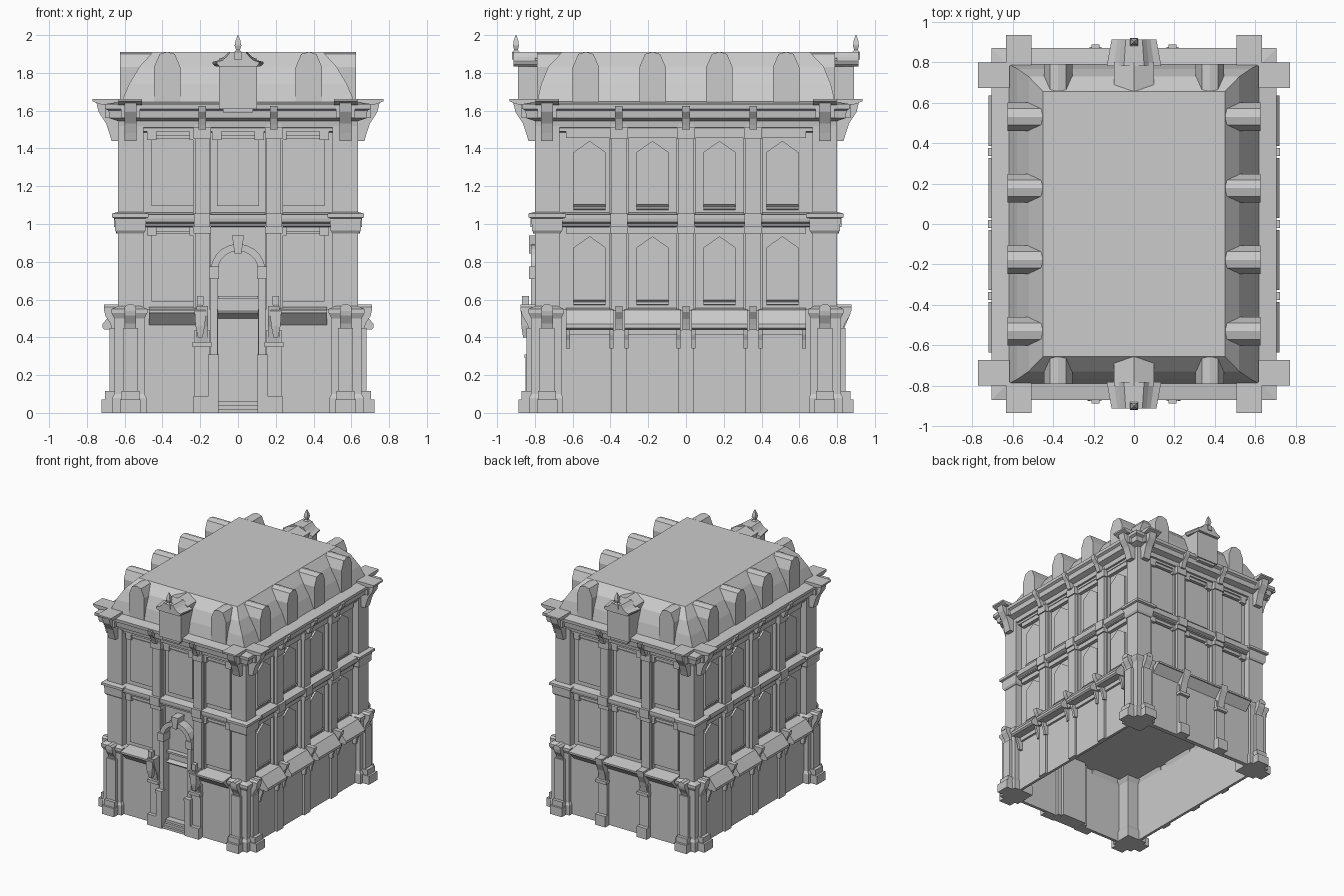
import bpy, bmesh, math

cube = bpy.data.objects.get("Cube")
if cube:
    bpy.data.objects.remove(cube)

HX, HY = 0.635, 0.80  # pier plane half sizes
BAY = -0.055          # depth of the recessed bays

# Maps (along wall, outward distance, height) to world for each face
FACES = {
    "front": lambda u, d, z: (u, -HY - d, z),
    "back": lambda u, d, z: (-u, HY + d, z),
    "left": lambda u, d, z: (HX + d, u, z),
    "right": lambda u, d, z: (-HX - d, -u, z),
}


def skin(name, rings):
    """Join matching loops of points into a solid."""
    bm = bmesh.new()
    loops = [[bm.verts.new(p) for p in ring] for ring in rings]
    n = len(loops[0])
    for a, b in zip(loops, loops[1:]):
        for i in range(n):
            j = (i + 1) % n
            bm.faces.new((a[i], a[j], b[j], b[i]))
    bm.faces.new(loops[0])
    bm.faces.new(loops[-1])
    bmesh.ops.recalc_face_normals(bm, faces=bm.faces)
    mesh = bpy.data.meshes.new(name)
    bm.to_mesh(mesh)
    bm.free()
    bpy.context.collection.objects.link(bpy.data.objects.new(name, mesh))


def slab(name, face, uz, d0, d1, taper=1):
    """Outline on the wall, extruded outward."""
    f = FACES[face]
    skin(f"{face}_{name}", [[f(u * k, d, z) for u, z in uz] for d, k in ((d0, 1), (d1, taper))])


def run(name, face, dz, u0, u1):
    """Cross-section extruded along the wall."""
    f = FACES[face]
    skin(f"{face}_{name}", [[f(u, d, z) for d, z in dz] for u in (u0, u1)])


def block(name, face, u, half, d0, d1, z0, z1):
    slab(name, face, [(u - half, z0), (u + half, z0), (u + half, z1), (u - half, z1)], d0, d1)


def loft(name, sections, cx=0, cy=0):
    """Stack of rectangles (half x, half y, z)."""
    skin(name, [[(cx + sx * a, cy + sy * b, z)
                 for sx, sy in ((-1, -1), (1, -1), (1, 1), (-1, 1))]
                for a, b, z in sections])


def course(name, profile):
    loft(name, [(HX + d, HY + d, z) for d, z in profile])


def bracket(name, face, u, half, z0, z1, depth):
    """Scrolled console under a cornice."""
    h = z1 - z0
    run(name, face, [(-0.03, z0), (depth * 0.3, z0), (depth * 0.4, z0 + h * 0.2),
                     (depth * 0.55, z0 + h * 0.45), (depth * 0.9, z0 + h * 0.75),
                     (depth, z1), (-0.03, z1)], u - half, u + half)


def gable(u, half, eave, ridge, flat):
    """Outline of a dormer front."""
    return [(u - half, 1.63), (u + half, 1.63), (u + half, eave), (u + flat, ridge),
            (u, 1.911), (u - flat, ridge), (u - half, eave)]


# Upper storeys, horizontal courses and mansard roof
course("upper_walls", [(BAY, 0.54), (BAY, 1.6)])
course("string_course", [(BAY, 0.985), (-0.012, 0.99), (-0.012, 1.0), (0.008, 1.01),
                         (0.012, 1.03), (0.012, 1.05), (BAY, 1.06)])
course("frieze", [(BAY, 1.485), (-0.02, 1.49), (-0.02, 1.51)])
course("cornice", [(BAY, 1.505), (-0.005, 1.51), (0, 1.545), (0.045, 1.56), (0.05, 1.6),
                   (0.068, 1.61), (0.07, 1.635), (-0.02, 1.648)])
loft("mansard_roof", [(0.62, 0.79, 1.64), (0.577, 0.767, 1.74), (0.52, 0.728, 1.835),
                      (0.45, 0.655, 1.91)])

# Corner piers, with wider caps at the string course and a ground pedestal
for sx in (-1, 1):
    for sy in (-1, 1):
        loft("corner_pier", [(0.0675, 0.065, 0.54), (0.0675, 0.065, 1.52)], sx * 0.5675, sy * 0.735)
        loft("pier_cap", [(0.07, 0.07, 0.95), (0.08, 0.08, 0.965), (0.083, 0.083, 1.03),
                          (0.097, 0.1, 1.035), (0.097, 0.1, 1.055), (0.06, 0.06, 1.065)],
             sx * 0.57, sy * 0.735)
        loft("ground_pier", [(0.09, 0.09, 0), (0.09, 0.09, 0.08), (0.08, 0.08, 0.1),
                             (0.08, 0.08, 0.5), (0.095, 0.095, 0.53),
                             (0.095, 0.095, 0.55), (0.06, 0.06, 0.565)],
             sx * 0.575, sy * 0.74)

# Parts that repeat round every face
for face in FACES:
    end = face in ("front", "back")
    corner = 0.57 if end else 0.735
    posts = (-0.19, 0.19) if end else (-0.355, 0, 0.355)
    post_half = 0.038 if end else 0.04
    edges = [-corner + 0.07] + list(posts) + [corner - 0.07]

    # Corner pilasters and consoles
    for u in (-corner, corner):
        block("corner_pilaster", face, u, 0.04, 0, 0.045, 0.1, 0.45)
        block("pilaster_base", face, u, 0.055, 0, 0.087, 0, 0.07)
        block("pilaster_plinth", face, u, 0.048, 0, 0.07, 0.07, 0.115)
        bracket("ground_console", face, u, 0.03, 0.41, 0.55, 0.075)
        slab("console_head", face, [(u - 0.03, 0.54), (u + 0.03, 0.54), (u + 0.03, 0.56),
                                    (u + 0.015, 0.573), (u - 0.015, 0.573), (u - 0.03, 0.56)], 0, 0.075)
        bracket("cornice_console", face, u, 0.032, 1.44, 1.645, 0.115)
        block("cornice_console_side", face, u, 0.05, 0, 0.07, 1.56, 1.645)
        run("cornice_block", face, [(-0.02, 1.62), (0.1, 1.635), (0.135, 1.65), (0.135, 1.663), (-0.02, 1.663)],
            u - 0.063, u + 0.063)

    # Intermediate pilasters, caps and modillions
    for u in posts:
        block("pilaster", face, u, post_half, BAY, 0, 0.54, 1.53)
        block("pilaster_backing", face, u, post_half + 0.01, BAY, -0.025, 0.54, 1.53)
        block("pilaster_break", face, u, post_half + 0.005, BAY, 0.022, 0.985, 1.055)
        block("pilaster_capital", face, u, post_half + 0.008, BAY, 0.01, 0.95, 0.985)
        block("upper_capital", face, u, post_half + 0.008, BAY, 0.01, 1.45, 1.51)
        bracket("modillion", face, u, 0.02, 1.5, 1.625, 0.087)
        bracket("awning_console", face, u, 0.03 if end else 0.018, 0.37 if end else 0.44, 0.565, 0.075)
        block("ground_pilaster", face, u, 0.04, -0.03, 0.02 if end else 0, 0, 0.44)
        if end:
            block("ground_pilaster_base", face, u, 0.046, 0, 0.05, 0, 0.09)
            block("ground_pilaster_capital", face, u, 0.05, 0, 0.045, 0.35, 0.375)

    # Ground wall, with an opening left for the door
    if face == "front":
        for s in (-1, 1):
            block("ground_wall", face, s * 0.35, 0.245, -0.03, -0.005, 0, 0.55)
    else:
        block("ground_wall", face, 0, corner, -0.04, -0.005 if end else -0.018, 0, 0.55)

    # Bays between the pilasters
    for a, b in zip(edges, edges[1:]):
        mid = (a + b) / 2
        gap = (b - a) / 2 - 0.03
        door = face == "front" and abs(mid) < 0.01
        awning = ([(-0.01, 0.46), (0.055, 0.53), (0.065, 0.53), (0.065, 0.545), (BAY, 0.56)] if end else
                  [(-0.02, 0.45), (0.07, 0.44), (0.083, 0.45), (0.083, 0.47), (0.02, 0.545), (BAY, 0.555)])
        if not door:
            run("awning", face, awning, mid - gap, mid + gap)
        for storey in (0, 1):
            z = storey * 0.505
            if door and not storey:
                continue
            if end:
                w = 0.112
                block("window_panel", face, mid, w, BAY, BAY + 0.012, 0.59 + z, 0.95 + z)
                for s in (-1, 1):
                    block("lintel_end", face, mid + s * w, 0.025, BAY, -0.02, 0.94 + z, 0.985 + z)
                block("lintel", face, mid, w, BAY, -0.03, 0.96 + z, 0.985 + z)
            else:
                slab("window", face, [(mid - 0.085, 0.575 + z), (mid + 0.085, 0.575 + z),
                                      (mid + 0.085, 0.875 + z), (mid, 0.935 + z),
                                      (mid - 0.085, 0.875 + z)], BAY, BAY + 0.015)
                run("window_sill", face, [(BAY, 0.57 + z), (-0.03, 0.597 + z), (BAY, 0.6 + z)],
                    mid - 0.085, mid + 0.085)
                block("lintel", face, mid, gap, BAY, -0.025, 0.95 + z, 0.985 + z)
        # Shopfront brackets and lintel in each side bay
        if not end:
            for s in (-1, 1):
                bracket("shopfront_bracket", face, mid + s * (gap - 0.01), 0.01, 0.34, 0.44, 0.035)
            block("shopfront_lintel", face, mid, gap, -0.03, 0, 0.415, 0.45)

    # Dormers
    for u in (-0.375, 0.375) if end else (-0.53, -0.177, 0.177, 0.53):
        slab("dormer", face, gable(u, 0.07, 1.83, 1.9, 0.04), -0.143 if end else -0.183, -0.01)

    # Central roof turret with arched hood and finial
    if end:
        slab("turret_dormer", face, gable(0, 0.1, 1.875, 1.893, 0.05), -0.143, 0)
        block("turret", face, 0, 0.1, -0.02, 0.09, 1.61, 1.845)
        block("turret_base", face, 0, 0.08, -0.02, 0.08, 1.59, 1.61)
        hood = [(0.12, 1.835), (0.135, 1.848), (0.135, 1.858), (0.1, 1.867), (0.075, 1.885), (0.05, 1.91)]
        slab("turret_hood", face, hood + [(-u, z) for u, z in reversed(hood)], -0.02, 0.112, 0.82)
        x, y, _ = FACES[face](0, 0.1, 0)
        loft(face + "_finial", [(0.02, 0.02, 1.87), (0.02, 0.02, 1.91), (0.01, 0.01, 1.92),
                                (0.018, 0.016, 1.945), (0.013, 0.012, 1.97), (0.002, 0.002, 2.0)], x, y)

# Front doorway: leaf, steps, transom, arched surround and keystone
block("door", "front", 0, 0.11, -0.08, BAY, 0, 0.56)
block("door_transom", "front", 0, 0.105, BAY, -0.015, 0.605, 0.62)
run("door_canopy", "front", [(BAY, 0.5), (-0.01, 0.53), (BAY, 0.54)], -0.105, 0.105)
for i in range(3):
    block("door_step", "front", 0, 0.105, BAY, 0.04 - i * 0.02, i * 0.02, i * 0.02 + 0.02)


def arch(radius, base, steps=10):
    pts = [(radius * math.cos(math.pi * i / steps), 0.75 + radius * math.sin(math.pi * i / steps))
           for i in range(steps + 1)]
    return [(radius, base)] + pts + [(-radius, base)]


slab("door_arch", "front", arch(0.145, 0) + arch(0.108, 0)[::-1], BAY, 0.02)
slab("keystone", "front", [(-0.018, 0.845), (0.018, 0.845), (0.032, 0.94), (-0.032, 0.94)], BAY, 0.03)
for s in (-1, 1):
    block("door_pedestal", "front", s * 0.13, 0.026, 0, 0.05, 0, 0.29)
    block("door_pedestal_cap", "front", s * 0.13, 0.03, 0, 0.056, 0.29, 0.31)
    block("arch_shoulder", "front", s * 0.127, 0.027, BAY, 0.03, 0.71, 0.775)
    # Lamps on the flanking consoles
    x, y, _ = FACES["front"](s * 0.2, 0.05, 0)
    loft("lamp", [(0.012, 0.012, 0.4), (0.025, 0.022, 0.46), (0.03, 0.025, 0.54), (0.012, 0.012, 0.56),
                  (0.018, 0.018, 0.575), (0.018, 0.018, 0.62)], x, y)
